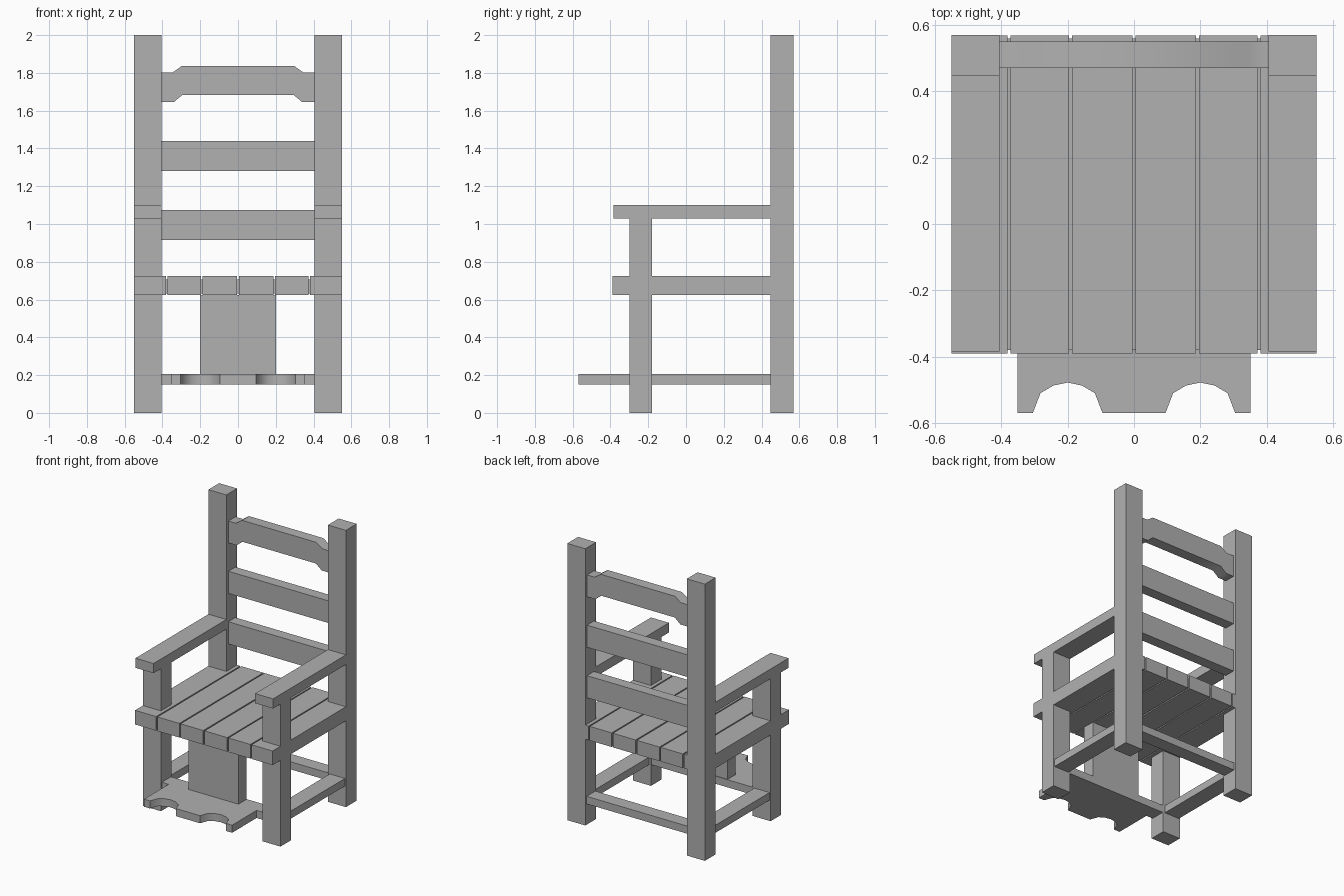
import bpy
from math import radians

if "Cube" in bpy.data.objects:
    bpy.data.objects.remove(bpy.data.objects["Cube"])

# Dark grey paint shared by every part
paint = bpy.data.materials.new("dark_grey")
paint.diffuse_color = (0.44, 0.44, 0.44, 1)
paint.use_nodes = True
paint.node_tree.nodes["Principled BSDF"].inputs["Base Color"].default_value = paint.diffuse_color


def prism(name, pts, axis, lo, hi):
    """Extrude a 2D outline: axis 'Z' uses (x, y), axis 'Y' uses (x, z)."""
    n = len(pts)

    def place(p, d):
        return (p[0], p[1], d) if axis == 'Z' else (p[0], d, p[1])
    # Order the ends so that counter-clockwise outlines face outward
    ends = (lo, hi) if axis == 'Z' else (hi, lo)
    verts = [place(p, d) for d in ends for p in pts]
    faces = [tuple(reversed(range(n))), tuple(range(n, 2 * n))]
    faces += [(i, (i + 1) % n, n + (i + 1) % n, n + i) for i in range(n)]
    mesh = bpy.data.meshes.new(name)
    mesh.from_pydata(verts, [], faces)
    mesh.materials.append(paint)
    obj = bpy.data.objects.new(name, mesh)
    bpy.context.collection.objects.link(obj)
    return obj


def box(name, x, y, z):
    outline = [(x[0], y[0]), (x[1], y[0]), (x[1], y[1]), (x[0], y[1])]
    return prism(name, outline, 'Z', *z)


def box_pair(name, x, y, z):
    """Right-hand box plus its mirror image on the left."""
    box(name + "_right", x, y, z)
    box(name + "_left", (-x[1], -x[0]), y, z)


def mirrored(half):
    """Complete a left-half outline running from left to centre."""
    return half + [(-x, y) for x, y in reversed(half) if x != 0]


def smooth(obj):
    bpy.ops.object.select_all(action='DESELECT')
    obj.select_set(True)
    bpy.context.view_layer.objects.active = obj
    bpy.ops.object.shade_smooth_by_angle(angle=radians(45))


# Posts, legs and arms
box_pair("back_post", (0.406, 0.55), (0.447, 0.57), (0, 2))
box_pair("front_leg", (0.406, 0.55), (-0.30, -0.18), (0, 1.03))
box_pair("armrest", (0.406, 0.55), (-0.385, 0.45), (1.03, 1.10))

# Seat planks with a recessed board closing the gaps
box_pair("outer_seat_plank", (0.381, 0.55), (-0.39, 0.569), (0.623, 0.725))
box_pair("middle_seat_plank", (0.196, 0.372), (-0.39, 0.569), (0.623, 0.725))
box_pair("inner_seat_plank", (0.005, 0.187), (-0.39, 0.569), (0.623, 0.725))
box("seat_board", (-0.40, 0.40), (-0.38, 0.56), (0.632, 0.705))

# Backrest slats
for i, z in enumerate(((0.915, 1.075), (1.28, 1.44))):
    box(f"back_slat_{i + 1}", (-0.41, 0.41), (0.47, 0.55), z)

# Shaped top rail
lower = mirrored([(-0.41, 1.645), (-0.34, 1.645), (-0.295, 1.683)])
upper = mirrored([(-0.41, 1.803), (-0.345, 1.803), (-0.297, 1.837)])
smooth(prism("top_rail", lower + upper[::-1], 'Y', 0.47, 0.55))

# Low stretchers between the legs
box_pair("side_stretcher", (0.42, 0.542), (-0.18, 0.45), (0.15, 0.205))
box("back_stretcher", (-0.41, 0.41), (0.455, 0.555), (0.15, 0.205))

# Central panel below the seat
box("leg_panel", (-0.20, 0.20), (-0.28, -0.19), (0.204, 0.625))

# Footrest with two ankle-shaped notches, reaching back between the legs
front_edge = mirrored([
    (-0.41, -0.29), (-0.352, -0.29),
    (-0.352, -0.57), (-0.305, -0.57), (-0.282, -0.51), (-0.243, -0.487),
    (-0.20, -0.478), (-0.157, -0.487), (-0.118, -0.51), (-0.095, -0.57)])
smooth(prism("footrest", front_edge + [(0.41, -0.185), (-0.41, -0.185)],
             'Z', 0.15, 0.205))
